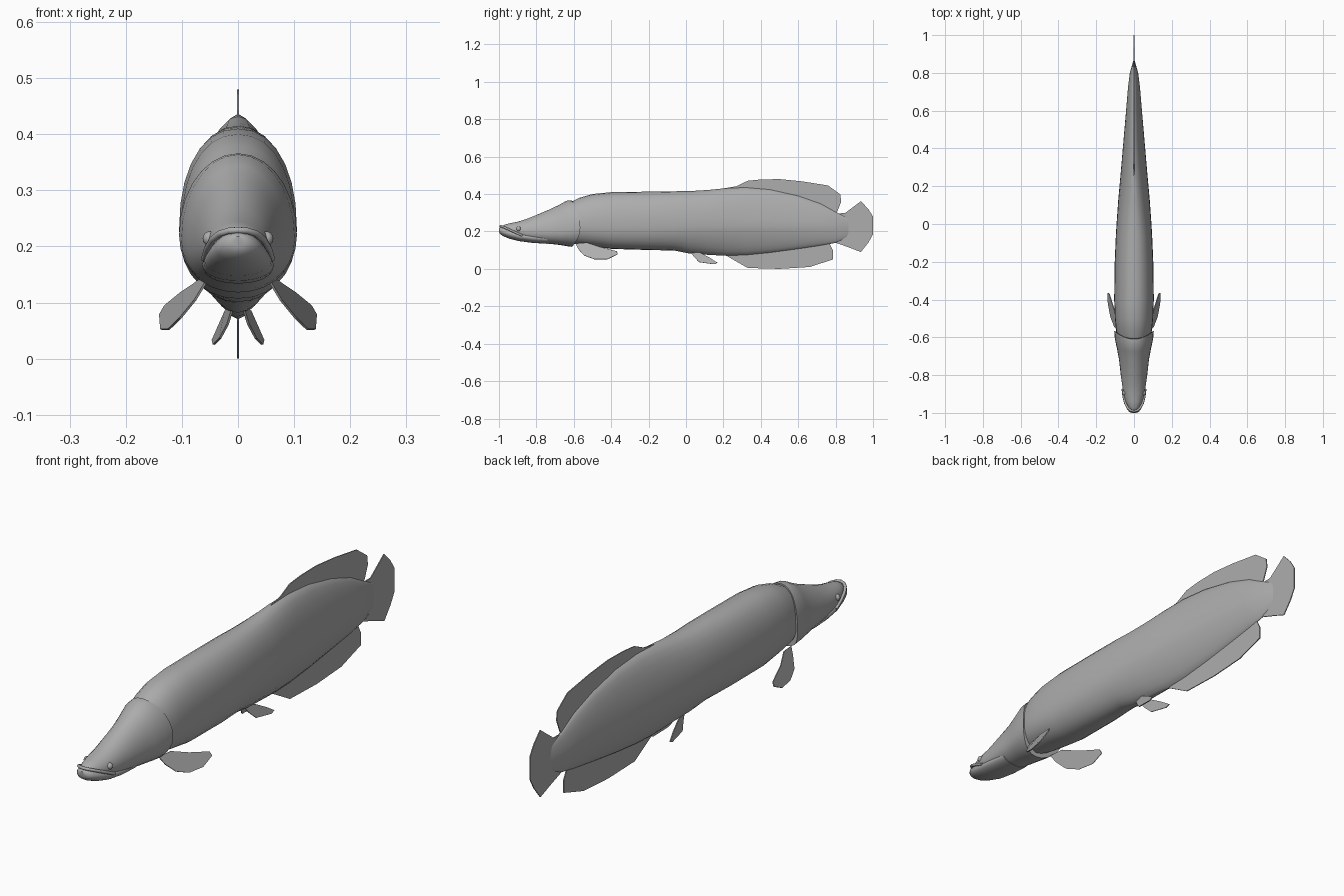
import bpy, bmesh, math
from mathutils import Vector

if "Cube" in bpy.data.objects:
    bpy.data.objects.remove(bpy.data.objects["Cube"], do_unlink=True)

grey = bpy.data.materials.new("plain grey")
grey.use_nodes = True
COLOUR = (0.42, 0.42, 0.42, 1)
grey.diffuse_color = COLOUR
grey.node_tree.nodes["Principled BSDF"].inputs["Base Color"].default_value = COLOUR


def add_object(name, bm, smooth=True, angle=40):
    bmesh.ops.recalc_face_normals(bm, faces=bm.faces)
    mesh = bpy.data.meshes.new(name)
    bm.to_mesh(mesh)
    bm.free()
    obj = bpy.data.objects.new(name, mesh)
    bpy.context.collection.objects.link(obj)
    mesh.materials.append(grey)
    if smooth:
        bpy.ops.object.select_all(action='DESELECT')
        obj.select_set(True)
        bpy.context.view_layer.objects.active = obj
        bpy.ops.object.shade_smooth_by_angle(angle=math.radians(angle))
    return obj


def loft(name, rows, bow=0.0, segs=28):
    """Rows: y, top z, bottom z, widest z, half width, upper and lower roundness."""
    bm = bmesh.new()
    rings = []
    for i, (y, top, bottom, mid, half, up, low) in enumerate(rows):
        ring = []
        for k in range(segs):
            a = 2 * math.pi * k / segs
            c, s = math.cos(a), math.sin(a)
            e = 2 / (up if s >= 0 else low)
            x = half * math.copysign(abs(c) ** e, c)
            z = mid + (top - mid if s >= 0 else mid - bottom) * math.copysign(abs(s) ** e, s)
            shift = bow * s * s * max(0, i - len(rows) + 4) / 3
            ring.append(bm.verts.new((x, y - shift, z)))
        rings.append(ring)
    for a, b in zip(rings, rings[1:]):
        for k in range(segs):
            n = (k + 1) % segs
            bm.faces.new((a[k], a[n], b[n], b[k]))
    bm.faces.new(rings[0])
    bm.faces.new(rings[-1])
    return add_object(name, bm)


def fin(name, outline, thickness=0.004):
    bm = bmesh.new()
    bm.faces.new([bm.verts.new(p) for p in outline])
    obj = add_object(name, bm, smooth=False)
    mod = obj.modifiers.new("thickness", 'SOLIDIFY')
    mod.thickness = thickness
    mod.offset = 0
    return obj


# Trunk, narrowing to a thin blade at the tail
loft("body", [
    (-0.64, 0.345, 0.140, 0.23, 0.075, 2.0, 2.0),
    (-0.57, 0.380, 0.130, 0.23, 0.094, 2.1, 2.1),
    (-0.50, 0.400, 0.122, 0.23, 0.101, 2.2, 2.2),
    (-0.40, 0.410, 0.107, 0.23, 0.105, 2.2, 2.2),
    (-0.20, 0.413, 0.101, 0.23, 0.102, 2.2, 2.1),
    (-0.06, 0.415, 0.098, 0.23, 0.096, 2.2, 1.9),
    (0.02, 0.416, 0.082, 0.23, 0.091, 2.1, 1.7),
    (0.12, 0.422, 0.075, 0.23, 0.084, 2.0, 1.6),
    (0.22, 0.432, 0.070, 0.23, 0.075, 1.9, 1.5),
    (0.32, 0.436, 0.073, 0.23, 0.066, 1.7, 1.5),
    (0.45, 0.425, 0.086, 0.23, 0.055, 1.6, 1.5),
    (0.60, 0.392, 0.106, 0.23, 0.042, 1.6, 1.5),
    (0.72, 0.350, 0.124, 0.23, 0.032, 1.6, 1.6),
    (0.80, 0.305, 0.139, 0.225, 0.022, 1.7, 1.7),
    (0.87, 0.270, 0.170, 0.22, 0.002, 1.8, 1.8),
])

# Head with gill covers that stand proud of the trunk
loft("head", [
    (-0.985, 0.228, 0.205, 0.212, 0.018, 2.0, 2.0),
    (-0.970, 0.237, 0.192, 0.208, 0.032, 2.0, 2.0),
    (-0.940, 0.244, 0.178, 0.203, 0.045, 2.0, 2.0),
    (-0.900, 0.252, 0.162, 0.200, 0.056, 2.0, 2.1),
    (-0.850, 0.268, 0.148, 0.198, 0.063, 1.9, 2.2),
    (-0.800, 0.288, 0.140, 0.198, 0.070, 1.9, 2.2),
    (-0.720, 0.322, 0.133, 0.200, 0.079, 1.9, 2.2),
    (-0.660, 0.344, 0.128, 0.205, 0.090, 2.0, 2.2),
    (-0.610, 0.364, 0.122, 0.212, 0.101, 2.0, 2.1),
    (-0.565, 0.366, 0.118, 0.220, 0.105, 2.0, 2.1),
], bow=0.045)

# Lower jaw pushed out past the snout
loft("lower_jaw", [
    (-1.000, 0.218, 0.198, 0.207, 0.012, 2.0, 2.0),
    (-0.994, 0.224, 0.186, 0.203, 0.026, 2.0, 2.0),
    (-0.975, 0.226, 0.174, 0.198, 0.040, 2.0, 2.0),
    (-0.940, 0.218, 0.160, 0.188, 0.051, 2.0, 2.0),
    (-0.890, 0.200, 0.148, 0.176, 0.060, 2.0, 2.1),
    (-0.820, 0.185, 0.139, 0.168, 0.064, 2.0, 2.1),
    (-0.740, 0.175, 0.134, 0.162, 0.062, 2.0, 2.1),
])

# Upper lip arched over the mouth
curve = bpy.data.curves.new("upper_lip", 'CURVE')
curve.dimensions = '3D'
curve.bevel_depth = 0.006
curve.bevel_resolution = 2
curve.use_fill_caps = True
side = [(0.060, -0.875, 0.178), (0.055, -0.915, 0.196), (0.046, -0.95, 0.212),
        (0.032, -0.975, 0.223), (0.016, -0.988, 0.228)]
path = [(-x, y, z) for x, y, z in side] + [(0, -0.992, 0.229)] + side[::-1]
spline = curve.splines.new('POLY')
spline.points.add(len(path) - 1)
for point, co in zip(spline.points, path):
    point.co = (*co, 1)
spline.use_smooth = True
curve.materials.append(grey)
bpy.context.collection.objects.link(bpy.data.objects.new("upper_lip", curve))

# Upright fins along the centre line, as (y, z) outlines
centre_fins = {
    "dorsal_fin": [(0.20, 0.41), (0.20, 0.43), (0.27, 0.442), (0.33, 0.471), (0.40, 0.478),
                   (0.50, 0.480), (0.62, 0.468), (0.76, 0.446), (0.825, 0.398),
                   (0.83, 0.36), (0.81, 0.31), (0.79, 0.28), (0.60, 0.33)],
    "anal_fin": [(0.20, 0.10), (0.22, 0.068), (0.26, 0.045), (0.33, 0.005), (0.50, 0.0),
                 (0.66, 0.01), (0.785, 0.05), (0.785, 0.10), (0.77, 0.13), (0.78, 0.16),
                 (0.50, 0.12)],
    "tail_fin": [(0.78, 0.28), (0.81, 0.297), (0.85, 0.298), (0.935, 0.362), (0.975, 0.32),
                 (1.0, 0.28), (1.0, 0.185), (0.975, 0.14), (0.935, 0.09), (0.87, 0.115),
                 (0.80, 0.14), (0.78, 0.16)],
}
for name, outline in centre_fins.items():
    fin(name, [(0, y, z) for y, z in outline])

# Paired fins and eyes
pectoral = [(0.058, -0.59, 0.135), (0.076, -0.575, 0.105), (0.103, -0.545, 0.072),
            (0.124, -0.49, 0.052), (0.137, -0.42, 0.052), (0.139, -0.365, 0.078),
            (0.130, -0.37, 0.094), (0.102, -0.46, 0.117), (0.068, -0.53, 0.140)]
pelvic = [(0.008, 0.02, 0.095), (0.018, 0.045, 0.062), (0.032, 0.07, 0.036),
          (0.043, 0.15, 0.025), (0.045, 0.168, 0.033), (0.034, 0.13, 0.058),
          (0.022, 0.08, 0.085)]
for label, sign in (("left", 1), ("right", -1)):
    fin(label + "_pectoral_fin", [(sign * x, y, z) for x, y, z in pectoral])
    fin(label + "_pelvic_fin", [(sign * x, y, z) for x, y, z in pelvic])
    bm = bmesh.new()
    bmesh.ops.create_uvsphere(bm, u_segments=16, v_segments=10, radius=0.013)
    bmesh.ops.translate(bm, verts=bm.verts, vec=Vector((sign * 0.050, -0.895, 0.214)))
    add_object(label + "_eye", bm)
